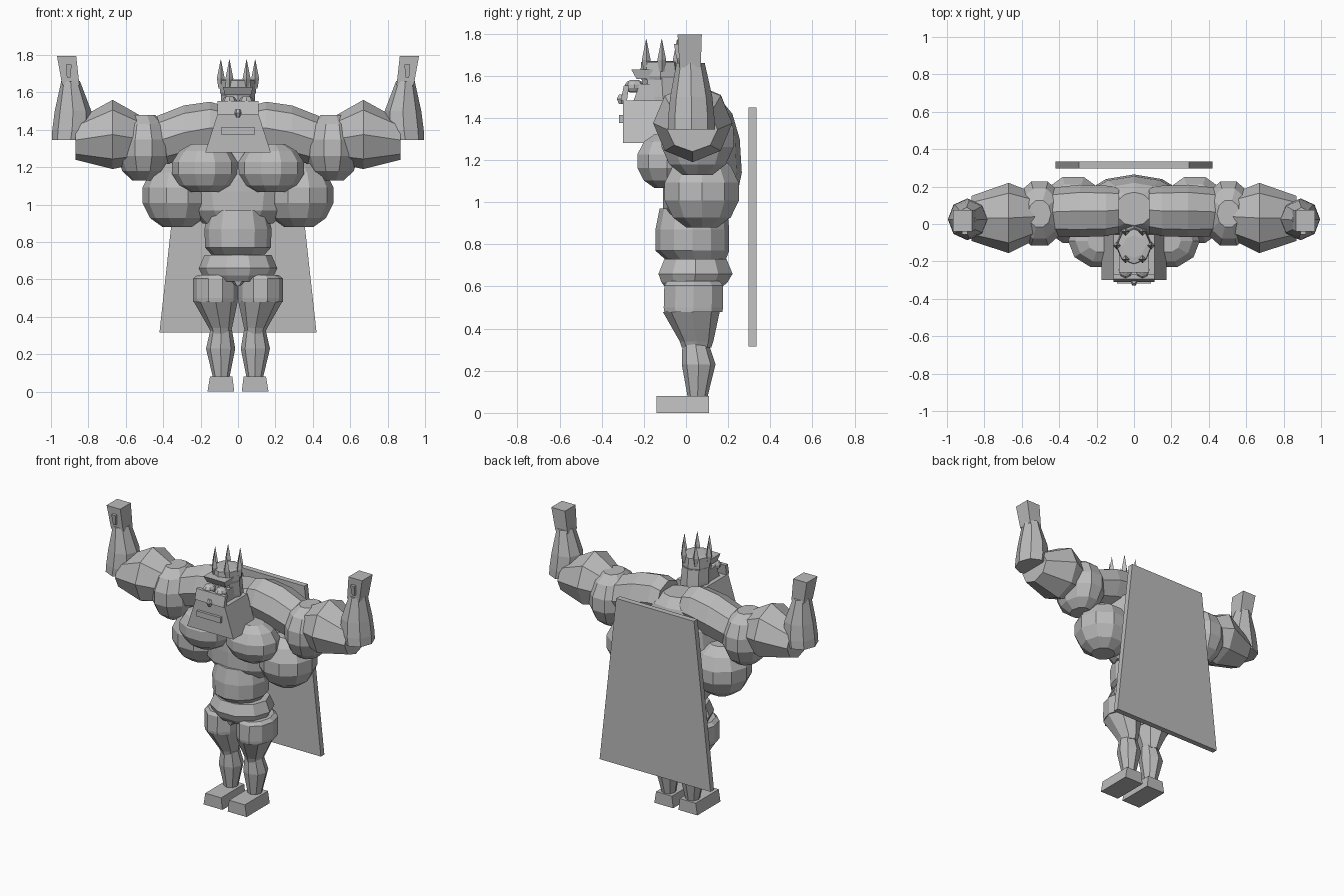
import bpy, bmesh, math

grey = bpy.data.materials.new("stone_grey")
grey.diffuse_color = (0.5, 0.5, 0.5, 1)


def finish(name, bm):
    bmesh.ops.recalc_face_normals(bm, faces=bm.faces[:])
    me = bpy.data.meshes.new(name)
    bm.to_mesh(me)
    bm.free()
    me.materials.append(grey)
    ob = bpy.data.objects.new(name, me)
    bpy.context.collection.objects.link(ob)
    return ob


def skin(name, loops):
    """Bridge closed loops of points and cap both ends."""
    bm = bmesh.new()
    rows = [[bm.verts.new(p) for p in loop] for loop in loops]
    n = len(rows[0])
    for a, b in zip(rows, rows[1:]):
        for i in range(n):
            j = (i + 1) % n
            bm.faces.new((a[i], a[j], b[j], b[i]))
    bm.faces.new(rows[0])
    bm.faces.new(rows[-1])
    return finish(name, bm)


def loft(name, rings, n=8, axis='z', s=1):
    """Rings are (position on axis, centre u, centre v, radius u, radius v)."""
    loops = []
    for t, cu, cv, ru, rv in rings:
        loop = []
        for i in range(n):
            a = 2 * math.pi * i / n
            u, v = cu + ru * math.cos(a), cv + rv * math.sin(a)
            p = (u, v, t) if axis == 'z' else (t, u, v)
            loop.append((s * p[0], p[1], p[2]))
        loops.append(loop)
    return skin(name, loops)


def blob(name, c, r, n=8, s=1):
    """Faceted muscle ball."""
    prof = [(-1, .42), (-.72, .78), (-.25, 1), (.25, 1), (.72, .78), (1, .42)]
    return loft(name, [(c[2] + r[2] * t, c[0], c[1], r[0] * k, r[1] * k) for t, k in prof], n, 'z', s)


def box(name, z0, a, z1, b, s=1):
    """Tapered box; a and b are (x0, x1, y0, y1) at z0 and z1."""
    return skin(name, [[(s * x, y, z) for x, y in ((r[0], r[2]), (r[1], r[2]), (r[1], r[3]), (r[0], r[3]))]
                       for z, r in ((z0, a), (z1, b))])


# Torso, waist and hips
loft("torso", [(.90, 0, .06, .19, .13), (.97, 0, .06, .26, .17), (1.07, 0, .07, .28, .18),
               (1.14, 0, .08, .30, .185), (1.30, 0, .09, .28, .165), (1.42, 0, .09, .20, .13),
               (1.48, 0, .08, .10, .09)], 12)
loft("waist", [(.73, 0, .045, .14, .145), (.77, 0, .03, .175, .175), (.87, 0, .03, .18, .175),
               (.97, 0, .035, .155, .16)], 12)
loft("hips", [(.59, 0, .035, .16, .135), (.62, 0, .04, .19, .165), (.66, 0, .045, .21, .185),
              (.73, 0, .045, .18, .155)], 10)
loft("crotch", [(.565, 0, -.06, .012, .03), (.63, 0, -.05, .08, .06)], 6)

for s, side in ((-1, "left"), (1, "right")):
    # Legs
    box(side + "_foot", 0, (.02, .163, -.14, .11), .08, (.03, .15, -.14, .11), s)
    loft(side + "_calf", [(.08, .09, .055, .045, .048), (.23, .093, .06, .078, .08),
                          (.33, .09, .045, .058, .062)], 8, s=s)
    loft(side + "_shorts_leg", [(.48, .121, .035, .119, .145), (.50, .121, .035, .12, .148),
                                (.605, .121, .037, .12, .147), (.625, .115, .035, .1, .13)], 10, s=s)
    loft(side + "_thigh", [(.31, .092, .05, .05, .07), (.34, .094, .05, .062, .08),
                           (.48, .119, .025, .117, .135)], 8, s=s)
    # Chest and back muscles
    blob(side + "_lat", (.325, .075, 1.05), (.185, .185, .17), 10, s)
    blob(side + "_pec", (.177, -.09, 1.195), (.175, .148, .128), 10, s)
    # Arms
    loft(side + "_trapezius", [(.08, .075, 1.41, .125, .12), (.15, .07, 1.41, .135, .14),
                               (.29, .07, 1.385, .14, .145), (.43, .065, 1.34, .13, .135),
                               (.50, .06, 1.33, .10, .10)], 8, 'x', s)
    blob(side + "_shoulder", (.505, .055, 1.305), (.145, .18, .175), 10, s)
    loft(side + "_upper_arm", [(.52, .04, 1.35, .12, .125), (.67, .032, 1.375, .188, .185),
                               (.87, .03, 1.345, .12, .105)], 8, 'x', s)
    loft(side + "_forearm", [(1.345, .895, .025, .10, .11), (1.40, .887, .025, .106, .11),
                             (1.50, .882, .025, .098, .10), (1.66, .895, .022, .05, .067)], 8, s=s)
    box(side + "_hand", 1.64, (.848, .94, -.03, .07), 1.795, (.865, .968, -.04, .075), s)
    box(side + "_thumb", 1.68, (.895, .915, -.045, 0), 1.75, (.89, .92, -.057, 0), s)
    # Eyes
    blob(side + "_eye", (.045, -.245, 1.55), (.038, .045, .03), 8, s)

# Head and face
loft("head", [(1.30, 0, -.09, .09, .10), (1.50, 0, -.11, .095, .10), (1.59, 0, -.115, .09, .095)], 8)
box("beard", 1.28, (-.175, .175, -.30, -.055), 1.483, (-.11, .11, -.30, -.055))
box("moustache", 1.483, (-.11, .11, -.31, -.28), 1.553, (-.11, .11, -.295, -.27))
box("face", 1.48, (-.08, .08, -.25, -.12), 1.56, (-.075, .075, -.22, -.12))
box("mouth", 1.375, (-.09, .09, -.318, -.30), 1.413, (-.09, .09, -.318, -.30))
loft("nose", [(1.465, 0, -.305, .008, .015), (1.49, 0, -.305, .02, .027), (1.51, 0, -.305, .012, .015)], 6)
box("visor", 1.585, (-.07, .07, -.235, -.10), 1.63, (-.08, .08, -.26, -.10))

# Crown with six spikes
loft("crown", [(1.58, 0, -.12, .088, .092), (1.60, 0, -.12, .096, .097), (1.665, 0, -.12, .092, .093),
               (1.67, 0, -.12, .06, .06)], 8)
for i in range(6):
    a = math.pi * i / 3
    x, y = .092 * math.cos(a), -.115 + .085 * math.sin(a)
    loft("crown_spike", [(1.62, x, y, .012, .012), (1.675, x, y, .021, .021), (1.775, x, y, .001, .001)], 4)

# Cape
box("cape", .316, (-.42, .42, .297, .335), 1.45, (-.295, .295, .297, .335))
